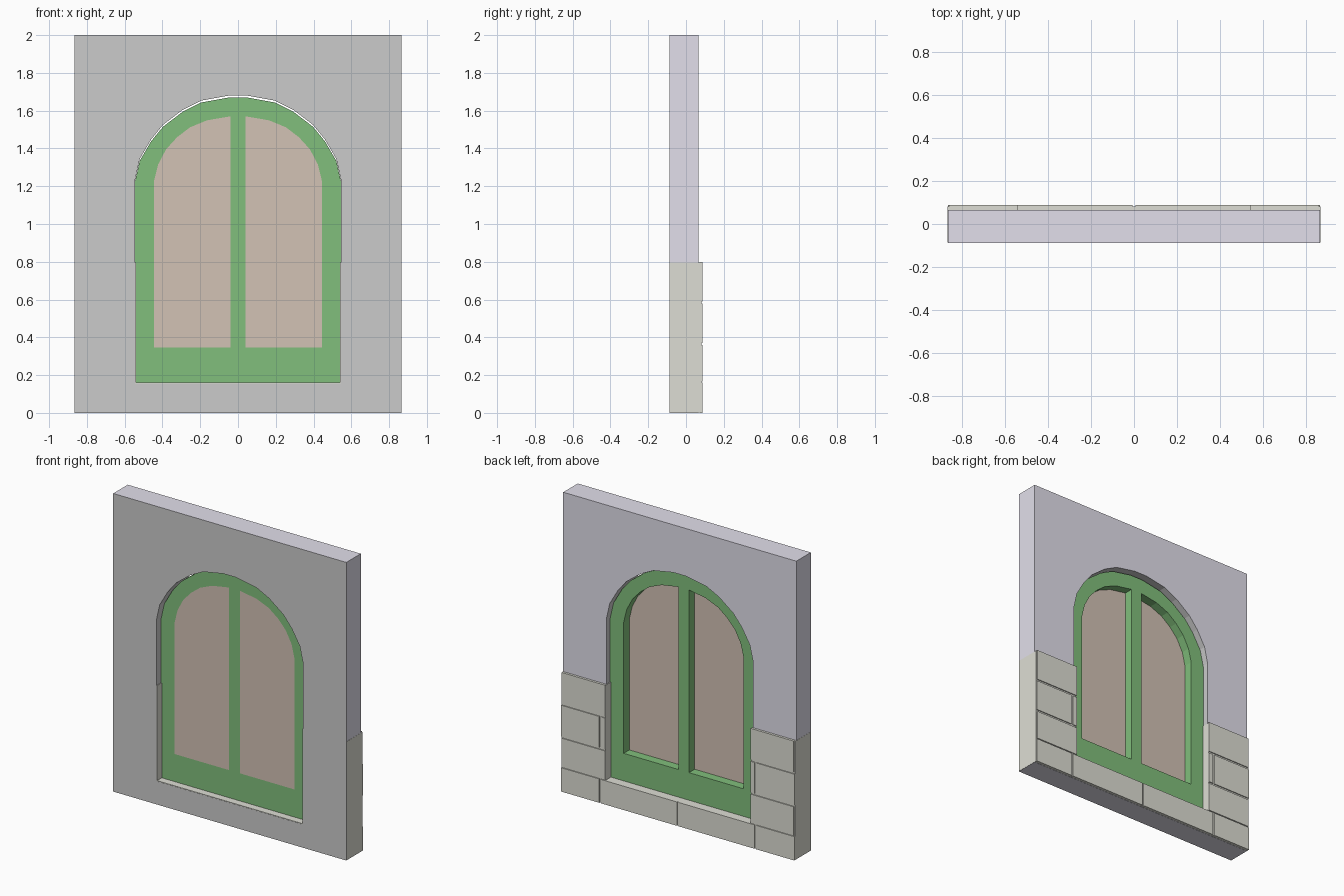
import bpy

if "Cube" in bpy.data.objects:
    bpy.data.objects.remove(bpy.data.objects["Cube"])

def material(name, rgb):
    m = bpy.data.materials.new(name)
    m.diffuse_color = (*rgb, 1)
    m.use_nodes = True
    m.node_tree.nodes["Principled BSDF"].inputs["Base Color"].default_value = m.diffuse_color
    return m

GREEN = material("green_paint", (0.22, 0.52, 0.20))
GLASS = material("brown_pane", (0.65, 0.54, 0.46))
LILAC = material("lilac_plaster", (0.76, 0.74, 0.83))
STONE = material("stone", (0.73, 0.73, 0.66))
PLAIN = material("grey_plaster", (0.8, 0.8, 0.8))

def prism(name, loops, y0, y1, *mats):
    """Fill x-z outlines (inner loops become holes) and extrude from y0 to y1."""
    cu = bpy.data.curves.new(name, 'CURVE')
    cu.dimensions, cu.fill_mode = '2D', 'BOTH'
    cu.extrude = (y1 - y0) / 2
    for pts in loops:
        s = cu.splines.new('POLY')
        s.points.add(len(pts) - 1)
        for p, (x, z) in zip(s.points, pts):
            p.co = (x, z, 0, 1)
        s.use_cyclic_u = True
    tmp = bpy.data.objects.new(name + "_outline", cu)
    bpy.context.collection.objects.link(tmp)
    bpy.context.view_layer.update()
    me = bpy.data.meshes.new_from_object(
        tmp.evaluated_get(bpy.context.evaluated_depsgraph_get()))
    bpy.data.objects.remove(tmp)
    for v in me.vertices:
        x, z, d = v.co
        v.co = (x, (y0 + y1) / 2 - d, z)
    me.materials.clear()
    for m in mats:
        me.materials.append(m)
    for p in me.polygons:
        p.use_smooth = False
        p.material_index = 0
    me.update()
    ob = bpy.data.objects.new(name, me)
    bpy.context.collection.objects.link(ob)
    return ob

def rect(x0, x1, z0, z1):
    return [(x0, z0), (x1, z0), (x1, z1), (x0, z1)]

def arched(half, bottom, dz=0.0):
    """Closed outline: straight jambs below a mirrored arch profile."""
    right = [(half, bottom)] + [(x, z + dz) for x, z in ARCH]
    return right + [(-x, z) for x, z in reversed(right)]

ARCH = [(.545, 1.235), (.52, 1.345), (.46, 1.448), (.397, 1.525),
        (.292, 1.605), (.196, 1.653), (.048, 1.68)]
PANE = [(.04, .345), (.445, .345), (.445, 1.225), (.423, 1.315), (.381, 1.395),
        (.323, 1.459), (.254, 1.512), (.164, 1.549), (.04, 1.57)]
PANES = [PANE, [(-x, z) for x, z in reversed(PANE)]]
W, D, OPEN = .865, .0875, .54

# Wall: lilac outside, grey inner face and window reveal
wall = prism("wall", [rect(-W, W, 0, 2), arched(.545, .156)], -D, .066, LILAC, PLAIN)
for p in wall.data.polygons:
    c = p.center
    reveal = abs(c.x) < .6 and .1 < c.z < 1.75 and abs(p.normal.y) < .5
    if p.normal.y < -.5 or reveal:
        p.material_index = 1

# Window frame with central mullion, panes flush with its front
prism("window_frame", [arched(.545, .158, -.01)] + PANES, -.037, .025, GREEN)
for side, pane in zip(("right", "left"), PANES):
    prism("pane_" + side, [pane], -.037, -.035, GLASS)

# Stone plinth wrapped around the lower opening
U = [(W + .001, .001), (W + .001, .797), (OPEN, .797), (OPEN, .16)]
prism("stone_plinth", [U + [(-x, z) for x, z in reversed(U)]], -D + .001, .081, STONE)

# Raised blocks in running bond with narrow joints
G, L = .006, 2 * W / 3
ROWS = [0, .16, .365, .585, .8]
for r in range(4):
    spans = [(-W, W)] if r == 0 else [(-W, -OPEN), (OPEN, W)]
    start = -W if r % 2 == 0 else -W - L / 2
    # even courses break at 0 and the third points, odd ones at half steps
    joints = [-2 * L, -L, 0, L, 2 * L] if r % 2 == 0 else [-1.5 * L, -.5 * L, .5 * L, 1.5 * L]
    for a, b in zip(joints, joints[1:]):
        for s0, s1 in spans:
            x0, x1 = max(a + G, s0), min(b - G, s1)
            if x1 - x0 > .01:
                z0 = ROWS[r] + (G if r else 0)
                prism("stone_block", [rect(x0, x1, z0, ROWS[r + 1] - (G if 0 < r < 3 else 0))],
                      .075, D, STONE)
